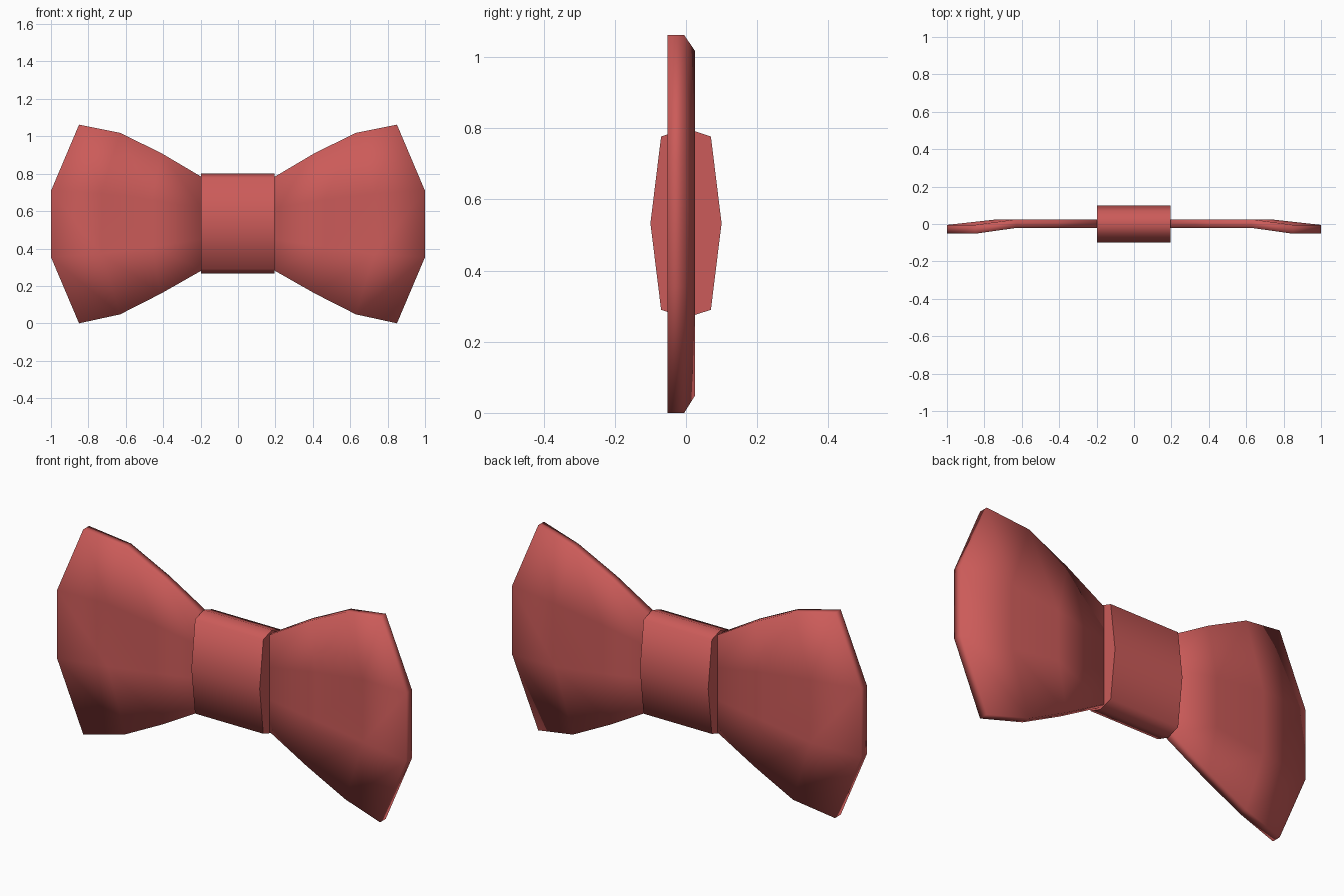
import bpy, bmesh, math

if "Cube" in bpy.data.objects:
    bpy.data.objects.remove(bpy.data.objects["Cube"])

red = bpy.data.materials.new("red_cloth")
red.diffuse_color = (0.6, 0.105, 0.1, 1)
red.use_nodes = True
red.node_tree.nodes["Principled BSDF"].inputs["Base Color"].default_value = red.diffuse_color


def finish(name, bm, angle):
    bmesh.ops.recalc_face_normals(bm, faces=bm.faces[:])
    mesh = bpy.data.meshes.new(name)
    bm.to_mesh(mesh)
    bm.free()
    mesh.materials.append(red)
    ob = bpy.data.objects.new(name, mesh)
    bpy.context.collection.objects.link(ob)
    bpy.ops.object.select_all(action='DESELECT')
    ob.select_set(True)
    bpy.context.view_layer.objects.active = ob
    bpy.ops.object.shade_smooth_by_angle(angle=math.radians(angle))
    return ob


# Wing columns: x at top/bottom edge, x of the middle rows, low z, high z, front y, back y
COLUMNS = [
    (0.19, 0.19, 0.285, 0.78, -0.021, 0.025),
    (0.41, 0.46, 0.16, 0.91, -0.021, 0.025),
    (0.63, 0.73, 0.048, 1.018, -0.021, 0.025),
    (0.85, 1.00, 0.0, 1.062, -0.052, -0.005),
]


def wing(name, side):
    bm = bmesh.new()
    grids = []
    for k in (4, 5):  # front sheet, back sheet
        grids.append([[bm.verts.new((side * (c[0] if r in (0, 3) else c[1]), c[k],
                                     c[2] + (c[3] - c[2]) * r / 3))
                       for r in range(4)] for c in COLUMNS])
    for g in grids:
        for i in range(3):
            for j in range(3):
                bm.faces.new((g[i][j], g[i + 1][j], g[i + 1][j + 1], g[i][j + 1]))
    # rim joining both sheets
    loop = ([(i, 0) for i in range(3)] + [(3, j) for j in range(3)]
            + [(i, 3) for i in range(3, 0, -1)] + [(0, j) for j in range(3, 0, -1)])
    f, b = grids
    for (i, j), (m, n) in zip(loop, loop[1:] + loop[:1]):
        bm.faces.new((f[i][j], f[m][n], b[m][n], b[i][j]))
    return finish(name, bm, 120)


wing("right_wing", 1)
wing("left_wing", -1)

# Centre knot: flattened octagon swept along x
profile = [(0, 0.80), (0.07, 0.777), (0.1, 0.533), (0.07, 0.29),
           (0, 0.267), (-0.07, 0.29), (-0.1, 0.533), (-0.07, 0.777)]
bm = bmesh.new()
ends = [[bm.verts.new((x, y, z)) for y, z in profile] for x in (-0.197, 0.194)]
for i in range(8):
    j = (i + 1) % 8
    bm.faces.new((ends[0][i], ends[0][j], ends[1][j], ends[1][i]))
for e in ends:
    bm.faces.new(e)
finish("knot", bm, 75)
